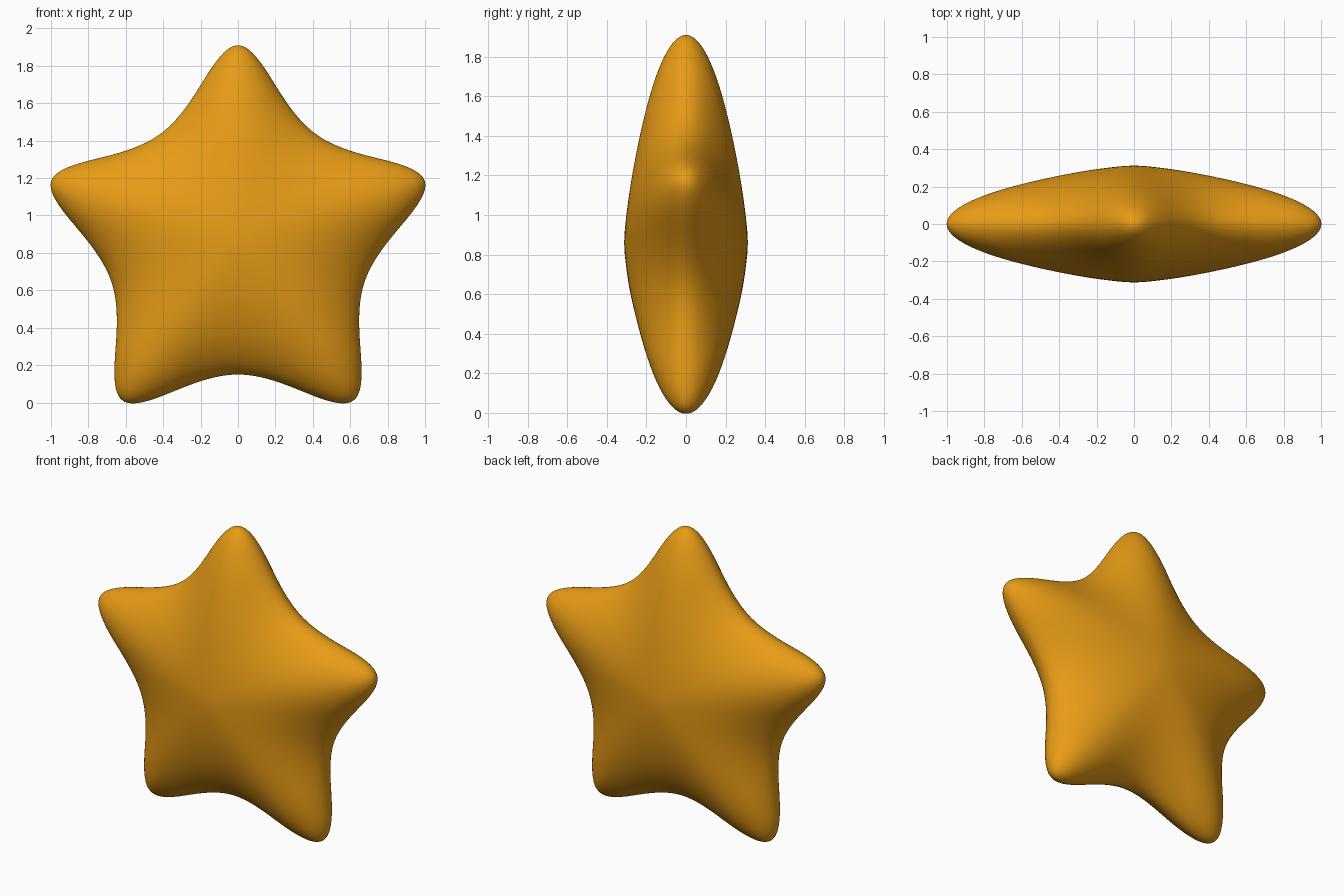
import bpy, bmesh
from math import sin, cos, pi

if "Cube" in bpy.data.objects:
    bpy.data.objects.remove(bpy.data.objects["Cube"])

TIP, VALLEY, DEPTH, CENTRE_Z = 1.898, 0.648, 0.454, 0.86

# Control cage: ten-point star rim joined to a front and a back centre point
bm = bmesh.new()
rim = []
for i in range(10):
    r = VALLEY if i % 2 else TIP
    a = i * pi / 5
    rim.append(bm.verts.new((r * sin(a), 0, r * cos(a))))
front = bm.verts.new((0, -DEPTH, 0))
back = bm.verts.new((0, DEPTH, 0))
for i in range(10):
    a, b = rim[i], rim[(i + 1) % 10]
    bm.faces.new((front, a, b))
    bm.faces.new((back, b, a))
bmesh.ops.recalc_face_normals(bm, faces=bm.faces[:])
for f in bm.faces:
    f.smooth = True
mesh = bpy.data.meshes.new("star")
bm.to_mesh(mesh)
bm.free()

star = bpy.data.objects.new("star", mesh)
star.location.z = CENTRE_Z
bpy.context.collection.objects.link(star)

# Subdivision rounds the cage into a soft, puffy star
sub = star.modifiers.new("round", 'SUBSURF')
sub.levels = sub.render_levels = 5

# Orange-gold surface
mat = bpy.data.materials.new("orange")
mat.diffuse_color = (0.8, 0.33, 0.008, 1)
mat.use_nodes = True
mat.node_tree.nodes["Principled BSDF"].inputs["Base Color"].default_value = mat.diffuse_color
mesh.materials.append(mat)
